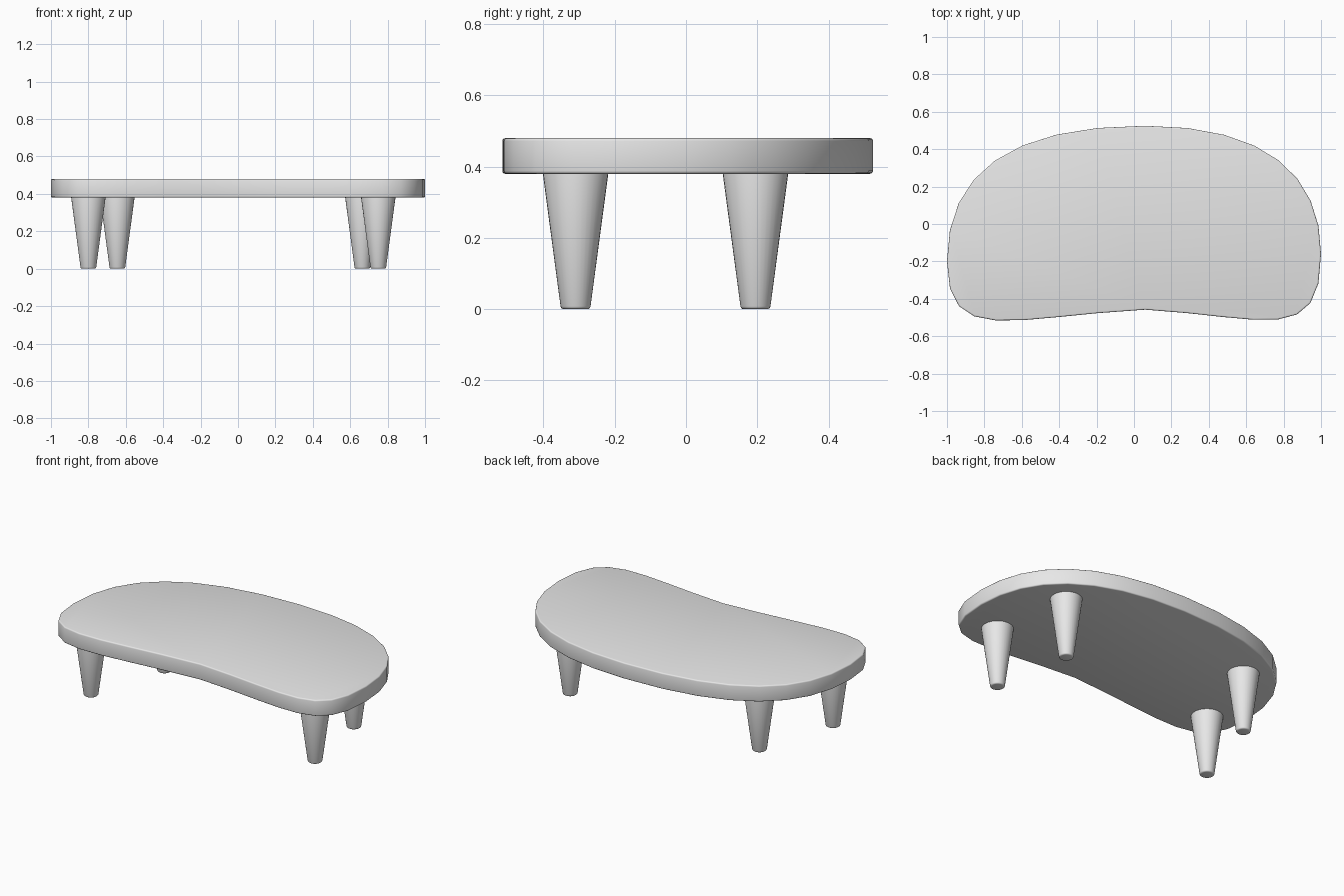
import bpy
import bmesh
import math
from mathutils import Vector
from mathutils.geometry import interpolate_bezier

cube = bpy.data.objects.get("Cube")
if cube:
    bpy.data.objects.remove(cube, do_unlink=True)

TOP_Z, UNDER_Z = 0.48, 0.38

# Single plain grey finish
grey = bpy.data.materials.new("plain_grey")
grey.use_nodes = True
colour = (0.8, 0.8, 0.8, 1)
grey.diffuse_color = colour
grey.node_tree.nodes["Principled BSDF"].inputs["Base Color"].default_value = colour


def finish(bm, name, bevel, location=(0, 0, 0)):
    """Turn a bmesh into a smooth object with softened rims."""
    bmesh.ops.recalc_face_normals(bm, faces=bm.faces)
    mesh = bpy.data.meshes.new(name)
    bm.to_mesh(mesh)
    bm.free()
    obj = bpy.data.objects.new(name, mesh)
    obj.location = location
    bpy.context.collection.objects.link(obj)
    mesh.materials.append(grey)
    mod = obj.modifiers.new("soft_rim", 'BEVEL')
    mod.width = bevel
    mod.segments = 3
    mod.limit_method = 'ANGLE'
    mod.angle_limit = math.radians(50)
    bpy.ops.object.select_all(action='DESELECT')
    obj.select_set(True)
    bpy.context.view_layer.objects.active = obj
    bpy.ops.object.modifier_apply(modifier=mod.name)
    bpy.ops.object.shade_smooth_by_angle(angle=math.radians(35))
    return obj


# Kidney-shaped tabletop: four curve segments (start, handle, handle, end)
left, back = (-1, -0.2), (0.06, 0.525)
right, front = (1, -0.16), (0.06, -0.458)
segments = [
    (left, (-1, 0.27), (-0.67, 0.525), back),
    (back, (0.71, 0.525), (1, 0.26), right),
    (right, (1, -0.66), (0.7, -0.495), front),
    (front, (-0.66, -0.495), (-1, -0.66), left),
]
bm = bmesh.new()
outline = []
for seg in segments:
    points = interpolate_bezier(*[Vector((x, y, UNDER_Z)) for x, y in seg], 9)
    outline += [bm.verts.new(p) for p in points[:-1]]
face = bm.faces.new(outline)
extruded = bmesh.ops.extrude_face_region(bm, geom=[face], use_keep_orig=True)
upper = [v for v in extruded["geom"] if isinstance(v, bmesh.types.BMVert)]
bmesh.ops.translate(bm, verts=upper, vec=(0, 0, TOP_Z - UNDER_Z))
finish(bm, "tabletop", 0.008)

# Tapered round legs, the front pair set wider than the back pair
legs = {
    "front_right_leg": (-0.80, -0.31),
    "front_left_leg": (0.75, -0.31),
    "back_right_leg": (-0.645, 0.195),
    "back_left_leg": (0.665, 0.195),
}
for name, (x, y) in legs.items():
    bm = bmesh.new()
    bmesh.ops.create_cone(bm, cap_ends=True, segments=32, radius1=0.041,
                          radius2=0.093, depth=UNDER_Z)
    finish(bm, name, 0.008, (x, y, UNDER_Z / 2))
    # Only the foot is rounded visibly; the top meets the underside
    top = bpy.data.objects[name].data
    for v in top.vertices:
        if v.co.z > 0:
            v.co.z += 0.008
